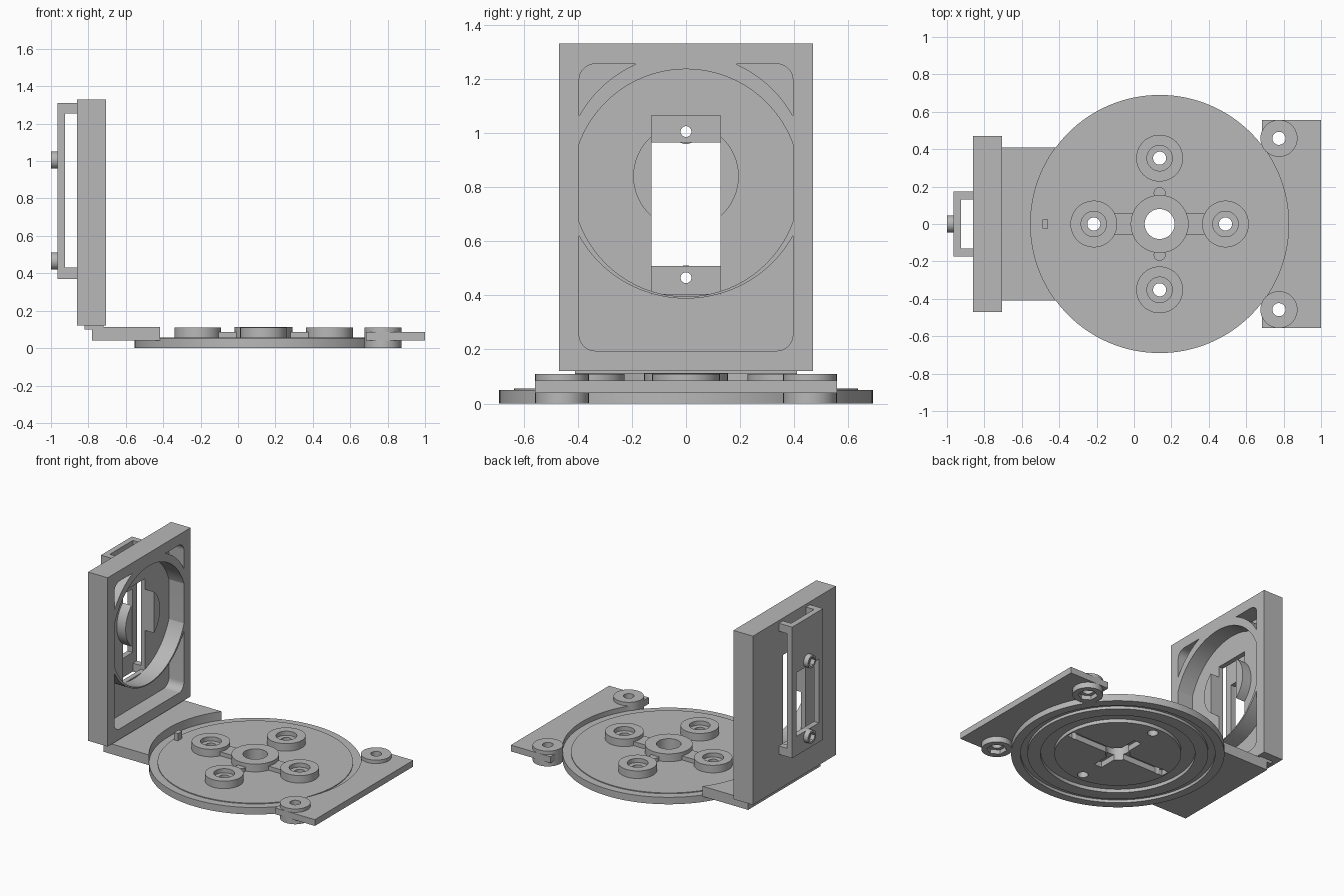
import bpy, bmesh, math
from mathutils import Matrix, Vector

if "Cube" in bpy.data.objects:
    bpy.data.objects.remove(bpy.data.objects["Cube"], do_unlink=True)

grey = bpy.data.materials.new("plain grey")
grey.use_nodes = True
grey.diffuse_color = (0.48, 0.48, 0.48, 1)
grey.node_tree.nodes["Principled BSDF"].inputs["Base Color"].default_value = (0.48, 0.48, 0.48, 1)
parts = []


def add(name, bm):
    mesh = bpy.data.meshes.new(name)
    bm.to_mesh(mesh)
    bm.free()
    mesh.materials.append(grey)
    ob = bpy.data.objects.new(name, mesh)
    bpy.context.collection.objects.link(ob)
    parts.append(ob)
    return ob


def box(name, x, y, z, round_x=0):
    """Block from (min, max) pairs, optionally with its x-parallel edges rounded."""
    bm = bmesh.new()
    bmesh.ops.create_cube(bm, size=1)
    for v in bm.verts:
        v.co = Vector([(a + b) / 2 + c * (b - a) for (a, b), c in zip((x, y, z), v.co)])
    if round_x:
        edges = [e for e in bm.edges if abs(e.verts[0].co.x - e.verts[1].co.x) > 1e-4]
        bmesh.ops.bevel(bm, geom=edges, offset=round_x, segments=8, profile=0.5, affect='EDGES')
    return add(name, bm)


def rod(name, axis, a, b, lo, hi, r, n=48):
    """Cylinder along z at (x=a, y=b), or along x at (y=a, z=b)."""
    bm = bmesh.new()
    bmesh.ops.create_cone(bm, cap_ends=True, segments=n, radius1=r, radius2=r, depth=hi - lo)
    mid = (lo + hi) / 2
    if axis == 'z':
        m = Matrix.Translation((a, b, mid))
    else:
        m = Matrix.Translation((mid, a, b)) @ Matrix.Rotation(math.pi / 2, 4, 'Y')
    bmesh.ops.transform(bm, matrix=m, verts=bm.verts)
    return add(name, bm)


def carve(ob, *tools, op='DIFFERENCE'):
    """Apply boolean tools to a part, then discard the tools."""
    for t in tools:
        t.hide_render = True
        mod = ob.modifiers.new("carve", 'BOOLEAN')
        mod.operation, mod.object, mod.solver = op, t, 'EXACT'
        bpy.context.view_layer.update()
        mesh = bpy.data.meshes.new_from_object(ob.evaluated_get(bpy.context.evaluated_depsgraph_get()))
        ob.modifiers.clear()
        ob.data = mesh
        parts.remove(t)
        bpy.data.objects.remove(t, do_unlink=True)
    return ob


CX, R = 0.137, 0.69          # turntable centre and radius
BOSS = 0.352                 # boss distance from the centre
spots = [(CX + BOSS, 0), (CX - BOSS, 0), (CX, BOSS), (CX, -BOSS)]


def ring(name, r_out, r_in, lo, hi):
    return carve(rod(name, 'z', CX, 0, lo, hi, r_out, 128),
                 rod("cutter", 'z', CX, 0, lo - 0.1, hi + 0.1, r_in, 128))


# Turntable: disc with raised centre, ring grooves and cross slot beneath
disc = rod("turntable", 'z', CX, 0, 0, 0.05, R, 128)
carve(disc, rod("raised_face", 'z', CX, 0, 0.03, 0.056, 0.635, 128), op='UNION')
carve(disc,
      ring("groove", 0.50, 0.41, -0.05, 0.025),
      ring("groove", 0.63, 0.585, -0.05, 0.02),
      box("slot", (CX - 0.4, CX + 0.4), (-0.03, 0.03), (-0.05, 0.04)),
      box("slot", (CX - 0.03, CX + 0.03), (-0.2, 0.2), (-0.05, 0.04)),
      rod("hole", 'z', CX, 0, -0.1, 0.2, 0.08),
      *[rod("hole", 'z', x, y, -0.1, 0.2, 0.035) for x, y in spots])

# Mounting bosses with counterbores
for x, y in spots:
    carve(rod("mounting_boss", 'z', x, y, 0.05, 0.11, 0.125),
          rod("bore", 'z', x, y, 0.08, 0.2, 0.068),
          rod("hole", 'z', x, y, -0.1, 0.2, 0.035))
carve(rod("centre_hub", 'z', CX, 0, 0.05, 0.112, 0.155),
      rod("hole", 'z', CX, 0, -0.1, 0.2, 0.08))

# Ribs, hub bumps and index peg
for s in (-1, 1):
    x = sorted((CX + s * 0.145, CX + s * 0.24))
    box("hub_rib", x, (-0.055, 0.055), (0.05, 0.085))
    carve(rod("hub_bump", 'z', CX, s * 0.165, 0.05, 0.085, 0.032, 24),
          rod("hole", 'z', CX, 0, 0, 0.2, 0.15))
box("index_peg", (-0.49, -0.46), (-0.025, 0.025), (0.05, 0.108))

# Fixed base plates, cut around the turntable
carve(box("rear_plate", (-0.78, CX), (-0.41, 0.41), (0.04, 0.113)),
      rod("clearance", 'z', CX, 0, -0.1, 0.3, R, 128))
box("wall_lip", (-0.82, -0.72), (-0.41, 0.41), (0.1, 0.125))
far_plate = carve(box("far_plate", (0.685, 1), (-0.557, 0.557), (0.04, 0.085)),
                  rod("clearance", 'z', CX, 0, -0.1, 0.3, R, 128))

# Screw lugs with nut pockets on the far plate
for s in (-1, 1):
    y = s * 0.458
    carve(far_plate, rod("lug", 'z', 0.775, y, 0, 0.11, 0.099), op='UNION')
    carve(far_plate,
          rod("hole", 'z', 0.775, y, -0.1, 0.2, 0.035),
          rod("nut_pocket", 'z', 0.775, y, -0.1, 0.03, 0.065, 6))

# Upright wall: pocketed on the inside
FRONT, BACK, FLOOR = -0.705, -0.86, -0.825
wall = carve(box("upright_wall", (BACK, FRONT), (-0.47, 0.47), (0.12, 1.33)),
             box("pocket", (FLOOR, -0.5), (-0.395, 0.395), (0.195, 1.255), 0.06))


def window(z=(0.405, 1.065)):
    return box("window", (-1.2, -0.5), (-0.127, 0.127), z)


carve(wall, window())

# Circular rim inside the pocket, trimmed by the pocket sides
rim = carve(rod("pocket_rim", 'x', 0, 0.841, FLOOR - 0.005, FRONT, 0.453, 128),
            rod("opening", 'x', 0, 0.8155, -1.2, -0.5, 0.42, 128))
carve(rim, box("trim", (-1, -0.5), (-0.396, 0.396), (0.2, 1.3)), op='INTERSECT')

# Round collar around the window
carve(rod("window_collar", 'x', 0, 0.84, FLOOR - 0.005, FLOOR + 0.07, 0.195, 64), window())

# Outer bracket: slotted plate on four posts
bracket = carve(box("outer_bracket", (-0.965, -0.925), (-0.175, 0.175), (0.37, 1.31)),
                window((0.508, 0.965)))
for z in (0.465, 1.005):
    carve(bracket, rod("screw_tube", 'x', 0, z, -1, -0.94, 0.046, 32), op='UNION')
    carve(bracket,
          rod("hole", 'x', 0, z, -1.2, -0.5, 0.02, 24),
          rod("nut_pocket", 'x', 0, z, -1.2, -0.97, 0.034, 6))
for y in ((-0.175, -0.13), (0.13, 0.175)):
    for z in ((0.37, 0.43), (1.253, 1.31)):
        box("bracket_post", (-0.926, BACK + 0.005), y, z)

# Smooth the round walls, keep edges sharp
bpy.ops.object.select_all(action='DESELECT')
for ob in parts:
    ob.select_set(True)
bpy.context.view_layer.objects.active = parts[0]
bpy.ops.object.shade_smooth_by_angle(angle=math.radians(30))
